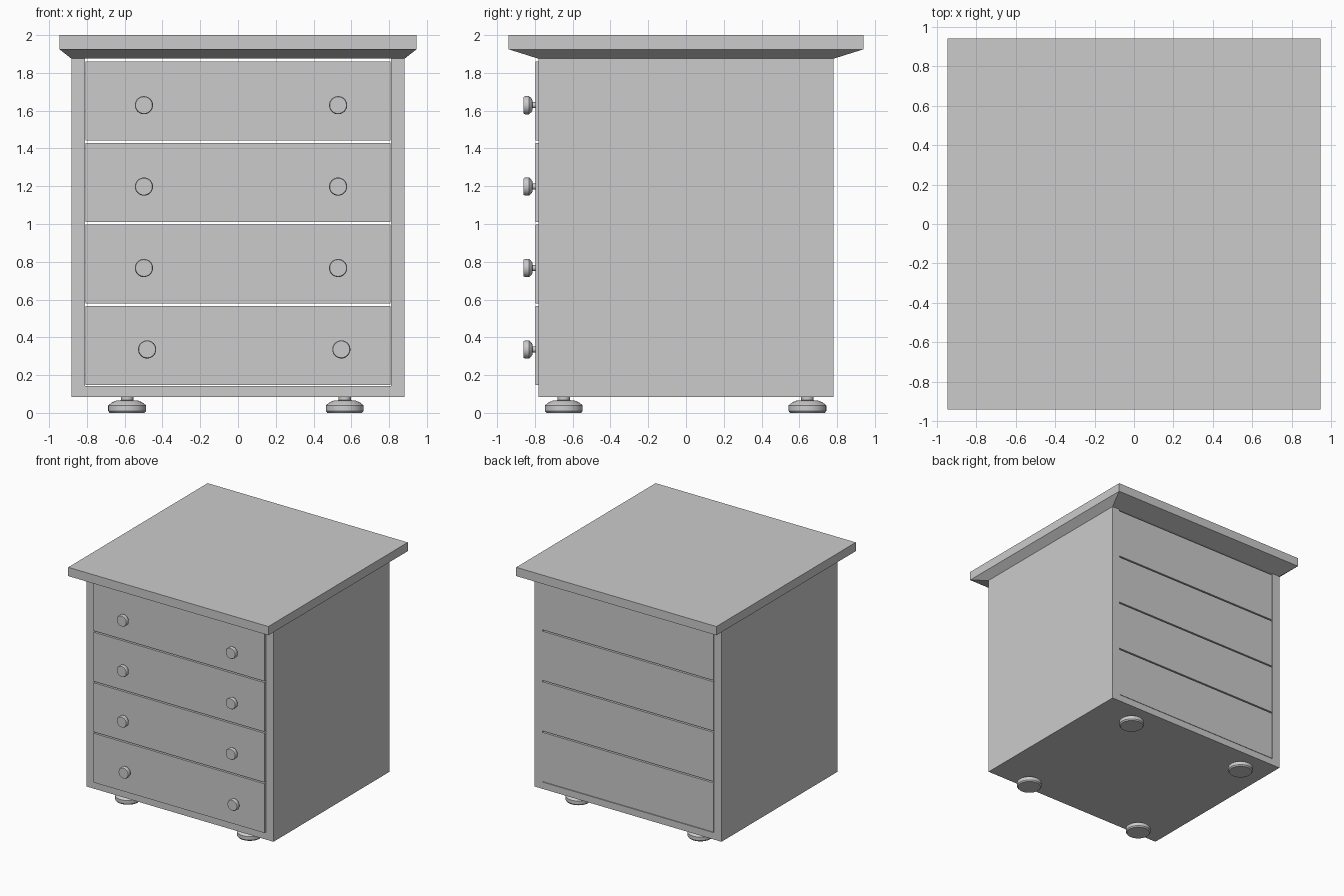
import bpy, bmesh, math

if "Cube" in bpy.data.objects:
    bpy.data.objects.remove(bpy.data.objects["Cube"])

def finish(name, bm):
    bmesh.ops.recalc_face_normals(bm, faces=bm.faces)
    me = bpy.data.meshes.new(name)
    bm.to_mesh(me)
    bm.free()
    ob = bpy.data.objects.new(name, me)
    bpy.context.collection.objects.link(ob)
    return ob

def extrude_profile(name, pts, y0, y1):
    """Extrude a closed x-z outline along y."""
    bm = bmesh.new()
    face = bm.faces.new([bm.verts.new((x, y0, z)) for x, z in pts])
    geo = bmesh.ops.extrude_face_region(bm, geom=[face])["geom"]
    bmesh.ops.translate(bm, vec=(0, y1 - y0, 0),
                        verts=[v for v in geo if isinstance(v, bmesh.types.BMVert)])
    return finish(name, bm)

def stacked(name, levels):
    """Loft rectangles given as (half x, half y, z), with end caps."""
    bm = bmesh.new()
    rings = [[bm.verts.new((sx * hx, sy * hy, z))
              for sx, sy in ((-1, -1), (1, -1), (1, 1), (-1, 1))] for hx, hy, z in levels]
    for a, b in zip(rings, rings[1:]):
        for i in range(4):
            j = (i + 1) % 4
            bm.faces.new((a[i], a[j], b[j], b[i]))
    bm.faces.new(rings[0])
    bm.faces.new(rings[-1])
    return finish(name, bm)

def lathe(name, profile, segs=32):
    """Revolve (radius, z) points about z, with end caps."""
    bm = bmesh.new()
    rings = [[bm.verts.new((r * math.cos(2 * math.pi * i / segs),
                            r * math.sin(2 * math.pi * i / segs), z))
              for i in range(segs)] for r, z in profile]
    for a, b in zip(rings, rings[1:]):
        for i in range(segs):
            j = (i + 1) % segs
            bm.faces.new((a[i], a[j], b[j], b[i]))
    bm.faces.new(rings[0])
    bm.faces.new(rings[-1])
    ob = finish(name, bm)
    bpy.context.view_layer.objects.active = ob
    ob.select_set(True)
    bpy.ops.object.shade_smooth_by_angle(angle=math.radians(30))
    ob.select_set(False)
    return ob

# Case: U-shaped sides and floor, open at front and back
W, D, IN, FLOOR, TOP = 0.882, 0.781, 0.81, 0.143, 1.875
extrude_profile("case", [(-W, 0.085), (W, 0.085), (W, TOP), (IN, TOP),
                         (IN, FLOOR), (-IN, FLOOR), (-IN, TOP), (-W, TOP)], -D, D)

# Overhanging top with sloped underside
stacked("top", [(W, D, TOP), (0.945, 0.94, 1.925), (0.945, 0.94, 2.0)])

# Turned shape shared by feet and knobs
TURNED = [(0.092, 0), (0.1, 0.01), (0.1, 0.04), (0.078, 0.057),
          (0.055, 0.066), (0.033, 0.067), (0.033, 0.09)]

# Drawers, each with two knobs
for i in range(4):
    z1 = 0.567 + 0.4315 * i
    extrude_profile(f"drawer_{i + 1}", [(-0.807, z1 - 0.42), (0.807, z1 - 0.42),
                                        (0.807, z1), (-0.807, z1)], -0.798, 0.78)
    shift = 0.033 if i == 0 else 0.016
    for side, sx in (("left", -1), ("right", 1)):
        knob = lathe(f"knob_{side}_{i + 1}", TURNED)
        knob.scale = (0.48, 0.48, 0.7)
        knob.rotation_euler = (-math.pi / 2, 0, 0)
        knob.location = (shift + sx * 0.514, -0.859, 0.336 + 0.431 * i)

# Feet
for side, x in (("left", -0.587), ("right", 0.565)):
    for end, y in (("front", -0.647), ("back", 0.643)):
        lathe(f"foot_{end}_{side}", TURNED).location = (x, y, 0)
